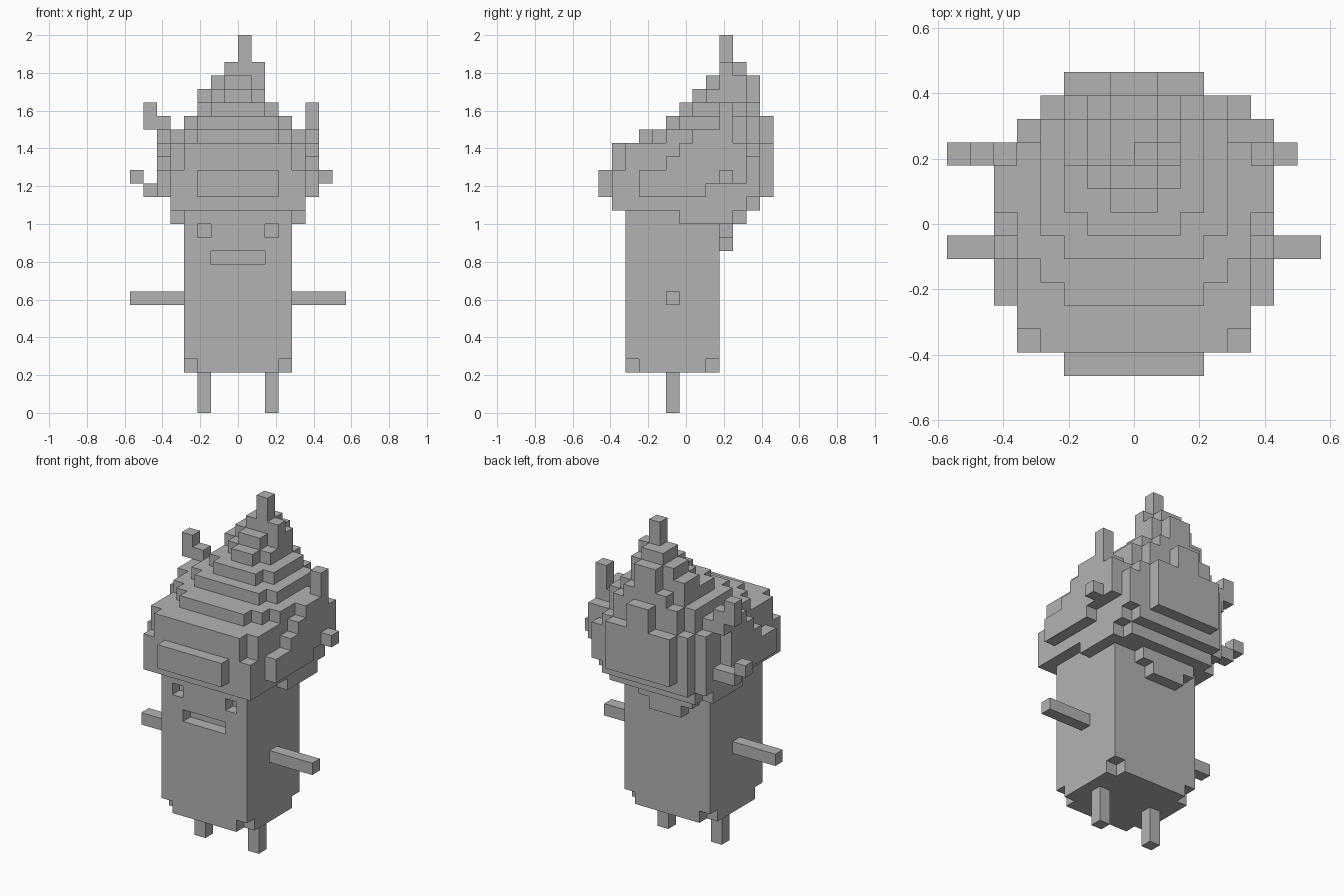
import bpy, bmesh
from mathutils import Vector

if "Cube" in bpy.data.objects:
    bpy.data.objects.remove(bpy.data.objects["Cube"])

U = 1 / 14                      # edge of one block
Y_MID = 6.5                     # depth rows run 0..13
grey = bpy.data.materials.new("grey")
grey.diffuse_color = (0.45, 0.45, 0.45, 1)
grey.use_nodes = True
grey.node_tree.nodes["Principled BSDF"].inputs["Base Color"].default_value = grey.diffuse_color


def cells(x0, x1, y0, y1, z0, z1):
    """All blocks of a box given in block units."""
    return {(x, y, z) for x in range(x0, x1) for y in range(y0, y1) for z in range(z0, z1)}


def tiers(rows):
    """Centred boxes: z0, z1, then (half width, y0, y1) for each step."""
    out = set()
    for z0, z1, *steps in rows:
        for half, y0, y1 in steps:
            out |= cells(-half, half, y0, y1, z0, z1)
    return out


def skin(name, blocks, solid):
    """Mesh the block faces that are not covered by a neighbour."""
    bm = bmesh.new()
    for c in blocks:
        for axis in range(3):
            for side in (0, 1):
                near = list(c)
                near[axis] += 2 * side - 1
                if tuple(near) in solid:
                    continue
                a, b = (axis + 1) % 3, (axis + 2) % 3
                corners = []
                for da, db in ((0, 0), (1, 0), (1, 1), (0, 1)):
                    p = Vector(c)
                    p[axis] += side
                    p[a] += da
                    p[b] += db
                    corners.append(bm.verts.new((p.x * U, (p.y - Y_MID) * U, p.z * U)))
                bm.faces.new(corners if side else corners[::-1])
    bmesh.ops.remove_doubles(bm, verts=bm.verts[:], dist=1e-4)
    bmesh.ops.dissolve_limit(bm, angle_limit=0.01, verts=bm.verts[:], edges=bm.edges[:])
    mesh = bpy.data.meshes.new(name)
    bm.to_mesh(mesh)
    bm.free()
    mesh.materials.append(grey)
    bpy.context.collection.objects.link(bpy.data.objects.new(name, mesh))


parts = {}

# Torso with its four bottom corners notched
torso = cells(-4, 4, 2, 9, 3, 10)
torso -= {(x, y, 3) for x in (-4, 3) for y in (2, 8)}
parts["torso"] = torso

# Head with recessed eyes and mouth
head = cells(-4, 4, 2, 9, 10, 15)
head -= cells(-3, -2, 2, 3, 13, 14) | cells(2, 3, 2, 3, 13, 14)
head -= cells(-2, 2, 2, 3, 11, 12)
parts["head"] = head

# Arms and legs
parts["left_arm"] = cells(-8, -4, 5, 6, 8, 9)
parts["right_arm"] = cells(4, 8, 5, 6, 8, 9)
parts["left_leg"] = cells(-3, -2, 5, 6, 0, 3)
parts["right_leg"] = cells(2, 3, 5, 6, 0, 3)

# Hair: wide lower mass, stepping back as it rises
hair = tiers([
    (14, 15, (5, 6, 10), (4, 6, 11)),
    (15, 16, (5, 1, 11), (4, 1, 12)),
    (16, 18, (3, 0, 13), (4, 1, 12), (5, 1, 11), (6, 3, 9)),
    (18, 19, (3, 1, 13), (4, 1, 12), (5, 2, 11), (6, 5, 9)),
    (19, 20, (3, 1, 13), (4, 1, 12), (5, 2, 11), (6, 6, 9)),
    (20, 21, (1, 3, 13), (3, 3, 12), (4, 4, 11), (5, 5, 10), (6, 7, 9)),
    (21, 22, (1, 5, 13), (3, 5, 12), (4, 6, 11)),
    (22, 23, (1, 6, 12), (2, 6, 12), (3, 7, 11)),
    (23, 24, (1, 7, 12), (2, 8, 11)),
    (24, 25, (1, 8, 12), (2, 9, 11)),
])
# Peak and tip
hair |= cells(-1, 2, 9, 10, 25, 26) | cells(-1, 1, 9, 11, 25, 26) | cells(0, 1, 9, 10, 26, 28)
hair |= cells(-3, -2, 9, 11, 23, 24)
# Fuller right side at the back, raised lower edge behind the ears
hair |= cells(5, 6, 9, 11, 17, 20) | cells(4, 5, 11, 12, 16, 19)
hair -= cells(5, 6, 8, 11, 16, 17) | cells(-6, -5, 8, 9, 16, 17)
# Nape
hair |= cells(-3, 2, 9, 10, 13, 14) | cells(-2, 1, 9, 10, 12, 13)
parts["hair"] = hair

# Loose tufts on both sides
parts["left_upper_tuft"] = cells(-6, -5, 9, 10, 20, 22) | cells(-7, -6, 9, 10, 21, 23)
parts["left_lower_tuft"] = cells(-7, -5, 9, 10, 16, 17) | cells(-8, -7, 9, 10, 17, 18)
parts["right_upper_tuft"] = cells(4, 6, 9, 10, 20, 21) | cells(5, 6, 9, 10, 21, 23)
parts["right_lower_tuft"] = cells(6, 7, 9, 10, 17, 18)

solid = set().union(*parts.values())
for name, blocks in parts.items():
    skin(name, blocks, solid)
